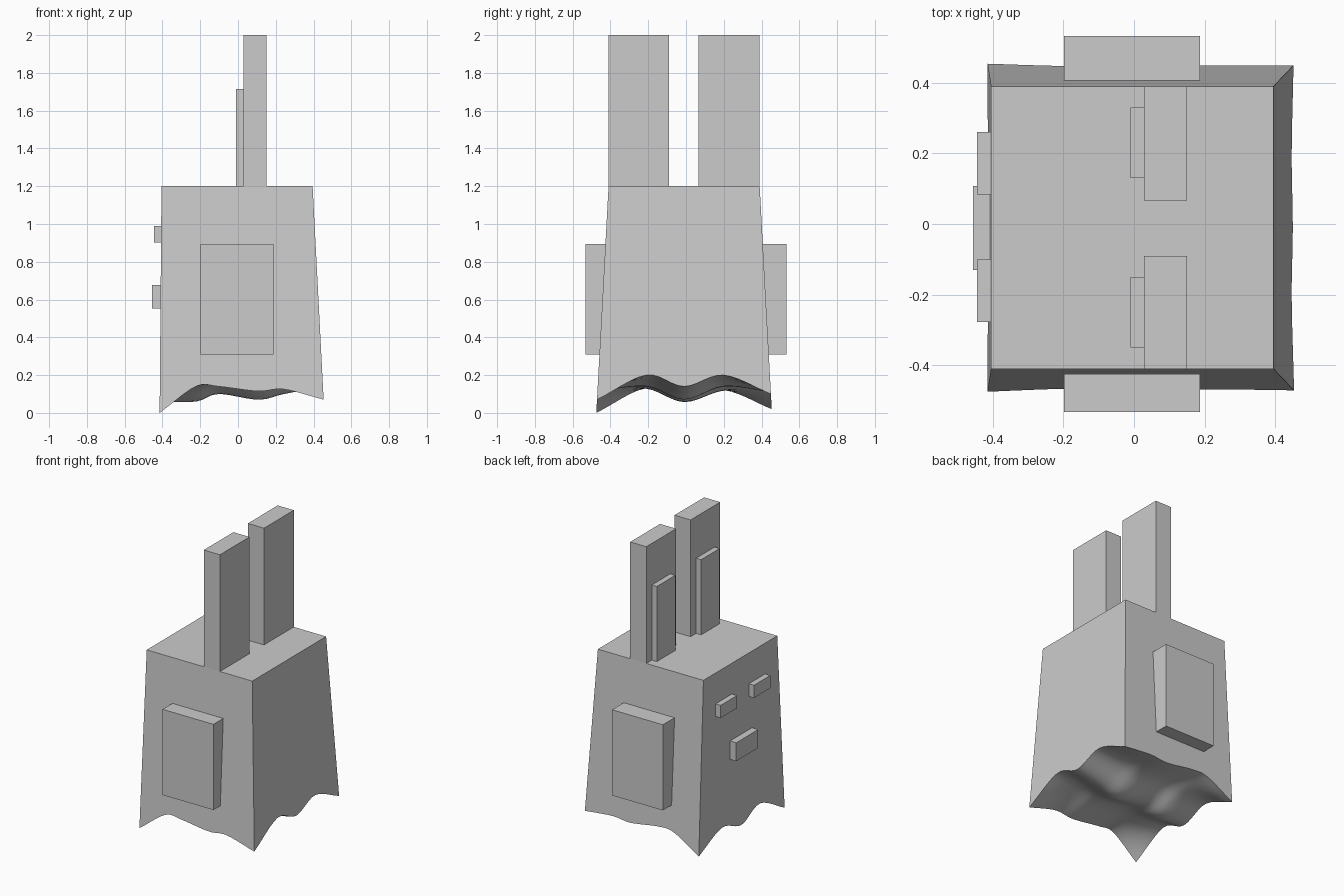
import bpy, bmesh

if "Cube" in bpy.data.objects:
    bpy.data.objects.remove(bpy.data.objects["Cube"])


def box(name, x0, x1, y0, y1, z0, z1):
    bm = bmesh.new()
    bmesh.ops.create_cube(bm, size=1)
    for v in bm.verts:
        v.co = ((x0, x1)[v.co.x > 0], (y0, y1)[v.co.y > 0], (z0, z1)[v.co.z > 0])
    me = bpy.data.meshes.new(name)
    bm.to_mesh(me)
    bm.free()
    ob = bpy.data.objects.new(name, me)
    bpy.context.collection.objects.link(ob)
    return ob


def spline(p, t):
    """Catmull-Rom through evenly spaced values, t in 0..1"""
    n = len(p) - 1
    i = min(int(t * n), n - 1)
    f = t * n - i
    b, c = p[i], p[i + 1]
    a = p[i - 1] if i > 0 else 2 * b - c
    d = p[i + 2] if i + 2 <= n else 2 * c - b
    return b + 0.5 * f * (c - a + f * (2 * a - 5 * b + 4 * c - d + f * (3 * (b - c) + d - a)))


# Wavy hem heights: rows run front to back, columns left to right
COLS = [0, .22, .36, .6, .76, 1]
ROWS = [0, .28, .5, .73, 1]
HEM = [
    [.00, .14, .14, .115, .125, .07],
    [.13, .13, .15, .14, .17, .20],
    [.06, .06, .10, .07, .10, .14],
    [.12, .12, .15, .14, .17, .20],
    [.02, .13, .14, .11, .12, .10],
]
TOP = 1.2


def body_point(u, v, z):
    k = z / TOP
    xl, xr = -.415 + .01 * k, .457 - .062 * k
    yf, yb = -.475 + .065 * k, .455 - .065 * k
    return (xl + (xr - xl) * u, yf + (yb - yf) * v, z)


# Tapered body with a wavy underside
N = 24
bm = bmesh.new()
grid = []
for j in range(N + 1):
    row = []
    for i in range(N + 1):
        s, t = i / N, j / N
        z = max(0, spline([spline(r, s) for r in HEM], t))
        row.append(bm.verts.new(body_point(spline(COLS, s), spline(ROWS, t), z)))
    grid.append(row)
for j in range(N):
    for i in range(N):
        f = bm.faces.new((grid[j][i], grid[j + 1][i], grid[j + 1][i + 1], grid[j][i + 1]))
        f.smooth = True
fl, fr, br, bl = [bm.verts.new(body_point(u, v, TOP)) for u, v in ((0, 0), (1, 0), (1, 1), (0, 1))]
bm.faces.new((fl, fr, br, bl))
bm.faces.new(grid[0] + [fr, fl])
bm.faces.new([r[N] for r in grid] + [br, fr])
bm.faces.new(grid[N][::-1] + [bl, br])
bm.faces.new([r[0] for r in grid][::-1] + [fl, bl])
for e in bm.edges:
    if any(not f.smooth for f in e.link_faces):
        e.smooth = False
bmesh.ops.recalc_face_normals(bm, faces=bm.faces)
me = bpy.data.meshes.new("body")
bm.to_mesh(me)
bm.free()
bpy.context.collection.objects.link(bpy.data.objects.new("body", me))

# Paired parts
for side, ear, inner, eye, arm in (
    ("front", (-.41, -.09), (-.35, -.15), (-.277, -.1), (-.533, -.39)),
    ("back", (.067, .39), (.13, .33), (.083, .26), (.37, .533)),
):
    box("ear_" + side, .028, .15, *ear, TOP, 2)
    box("inner_ear_" + side, -.01, .028, *inner, TOP, 1.715)
    box("eye_" + side, -.445, -.4, *eye, .903, .99)
    box("arm_" + side, -.198, .187, *arm, .308, .895)

# Mouth
box("mouth", -.456, -.4, -.13, .108, .552, .678)
